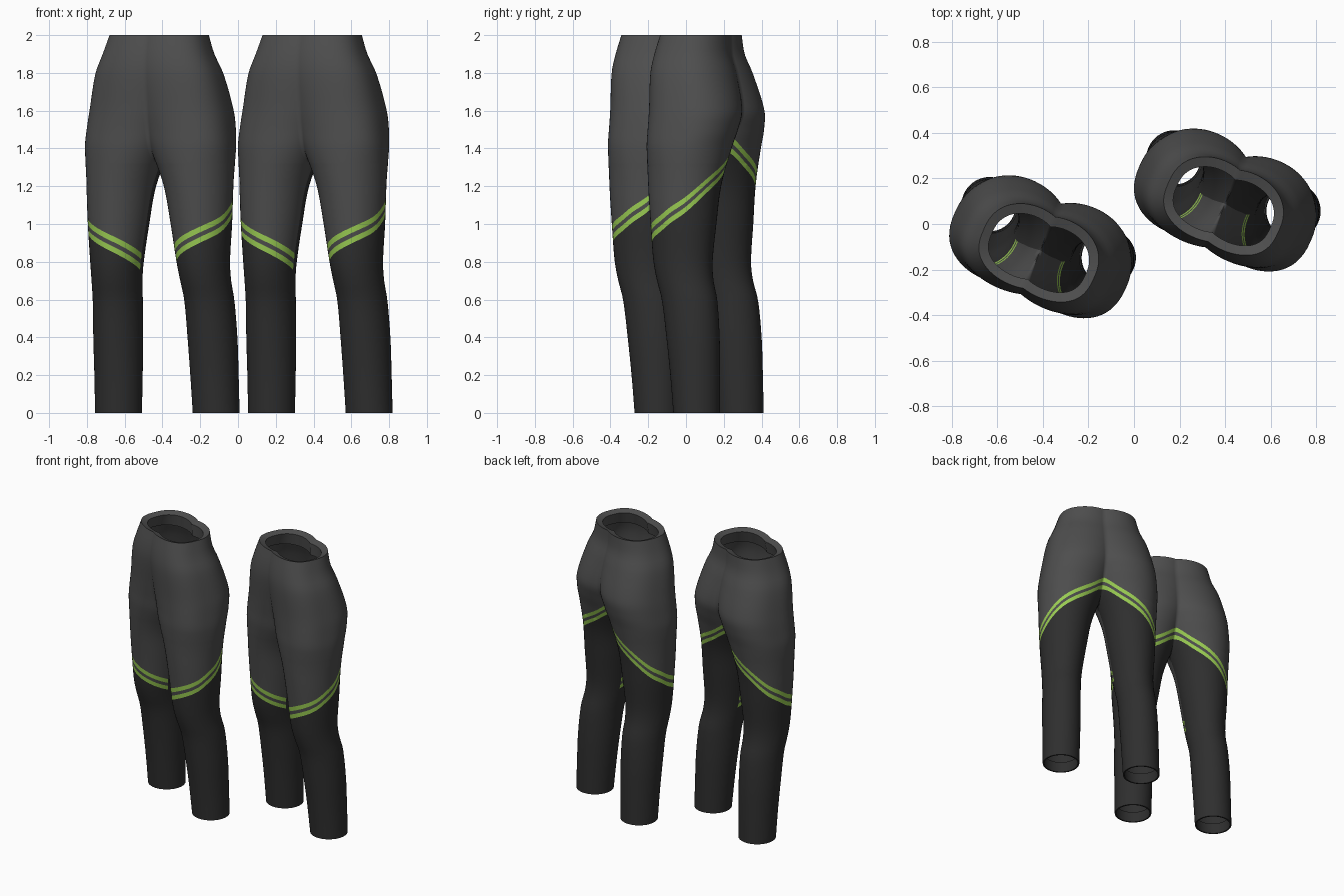
import bpy, bmesh, math

if "Cube" in bpy.data.objects:
    bpy.data.objects.remove(bpy.data.objects["Cube"])

# leg profile of one half: height, centre x, centre y, radius x, radius y
PROFILE = [
    (0.0, .283, .076, .124, .124), (0.2, .278, .065, .127, .133),
    (0.4, .273, .050, .130, .143), (0.6, .265, .026, .129, .150),
    (0.7, .257, -.002, .131, .153), (0.8, .250, -.018, .138, .160),
    (1.0, .240, -.020, .160, .177), (1.2, .224, -.020, .182, .195),
    (1.4, .190, -.008, .220, .222), (1.5, .170, .005, .230, .235),
    (1.6, .145, .010, .240, .242), (1.8, .105, -.020, .236, .220),
    (1.9, .085, -.032, .213, .197), (2.0, .070, -.024, .194, .181)]

# stripe height around the leg: degrees (-180 inseam, -90 front, 0 outside, 90 back)
STRIPE = [(-180, .80), (-156, .83), (-114, .885), (-66, .945), (-24, 1.0), (0, 1.05),
          (24, 1.10), (66, 1.22), (114, 1.335), (143, 1.42), (180, 1.47)]
BANDS = [-.042, -.012, .012, .042]
COLS = 48


def smooth_lookup(table, t):
    """Cubic interpolation through the rows of a table."""
    n = len(table)
    t = min(max(t, table[0][0]), table[-1][0])
    i = 0
    while i < n - 2 and t > table[i + 1][0]:
        i += 1
    p, q = table[i], table[i + 1]
    a, b = table[max(i - 1, 0)], table[min(i + 2, n - 1)]
    h = q[0] - p[0]
    u = (t - p[0]) / h
    out = []
    for k in range(1, len(p)):
        m0 = (q[k] - a[k]) / (q[0] - a[0]) * h
        m1 = (b[k] - p[k]) / (b[0] - p[0]) * h
        out.append((2*u**3 - 3*u**2 + 1) * p[k] + (u**3 - 2*u**2 + u) * m0
                   + (3*u**2 - 2*u**3) * q[k] + (u**3 - u**2) * m1)
    return out


def section_point(z, inset, t):
    """Point on the half section, t from -1 (front middle) to 1 (back middle)."""
    cx, cy, rx, ry = smooth_lookup(PROFILE, z)
    rx, ry = rx - inset, ry - inset
    phi = math.acos(-min(1.0, cx / rx))
    a = t * phi
    w = min(max((z - 1.2) / .3, 0), 1)
    w = w * w * (3 - 2 * w)
    power = 1 - w * (.3 if a < 0 else .15)
    s = math.sin(a)
    y = cy + ry * math.copysign(abs(s) ** power, s)
    return (cx + rx * math.cos(a), y, z), math.degrees(a)


def crotch_height():
    lo, hi = 1.2, 1.4
    for _ in range(40):
        mid = (lo + hi) / 2
        cx, _, rx, _ = smooth_lookup(PROFILE, mid)
        lo, hi = (mid, hi) if cx > rx else (lo, mid)
    return lo


def material(name, rgb):
    m = bpy.data.materials.new(name)
    m.diffuse_color = (*rgb, 1)
    m.use_nodes = True
    m.node_tree.nodes["Principled BSDF"].inputs["Base Color"].default_value = m.diffuse_color
    return m


def trouser_half_mesh():
    zc = crotch_height()
    # waistband lining, waist to crotch, legs, hem lining
    rows = [(1.90, .045), (1.985, .045)]
    rows += [(zc + (2 - zc) * (1 - i / 36) ** 2, 0) for i in range(36)]
    rows += [(zc * (1 - i / 34), 0) for i in range(35)]
    rows += [(0.0, .01), (0.08, .01)]

    bm = bmesh.new()
    height = bm.verts.layers.float.new("height")
    grid = []
    for z, inset in rows:
        line = []
        for j in range(COLS + 1):
            co, deg = section_point(z, inset, 2 * j / COLS - 1)
            # store the true height, work relative to the stripe
            v = bm.verts.new((co[0], co[1], z - smooth_lookup(STRIPE, deg)[0]))
            v[height] = z
            line.append(v)
        grid.append(line)
    for a, b in zip(grid, grid[1:]):
        for j in range(COLS):
            bm.faces.new((a[j], b[j], b[j + 1], a[j + 1]))

    # cut the stripe edges and colour by distance from the stripe
    for off in BANDS:
        bmesh.ops.bisect_plane(bm, geom=bm.verts[:] + bm.edges[:] + bm.faces[:],
                               dist=1e-5, plane_co=(0, 0, off), plane_no=(0, 0, 1))
    for f in bm.faces:
        d = sum(v.co.z for v in f.verts) / len(f.verts)
        if d < BANDS[0]:
            f.material_index = 1
        elif BANDS[1] > d or BANDS[2] < d < BANDS[3]:
            f.material_index = 2
        else:
            f.material_index = 0
        f.smooth = True
    for v in bm.verts:
        v.co.z = v[height]
    bmesh.ops.remove_doubles(bm, verts=bm.verts[:], dist=1e-4)
    bm.verts.layers.float.remove(height)

    me = bpy.data.meshes.new("trousers")
    bm.to_mesh(me)
    bm.free()
    me.materials.append(material("charcoal grey", (.075, .075, .075)))
    me.materials.append(material("soft black", (.028, .028, .028)))
    me.materials.append(material("lime green", (.32, .60, .085)))
    return me


# two identical pairs of trousers, both turned the same way
mesh = trouser_half_mesh()
for name, side in (("left_trousers", -1), ("right_trousers", 1)):
    ob = bpy.data.objects.new(name, mesh)
    bpy.context.collection.objects.link(ob)
    ob.location = (side * .405, side * .1025, 0)
    ob.rotation_euler.z = math.radians(-24)
    mod = ob.modifiers.new("mirror", 'MIRROR')
    mod.use_axis[0] = True
    mod.merge_threshold = .001

bpy.context.view_layer.objects.active = ob
ob.select_set(True)
bpy.ops.object.shade_smooth_by_angle(angle=math.radians(55))
